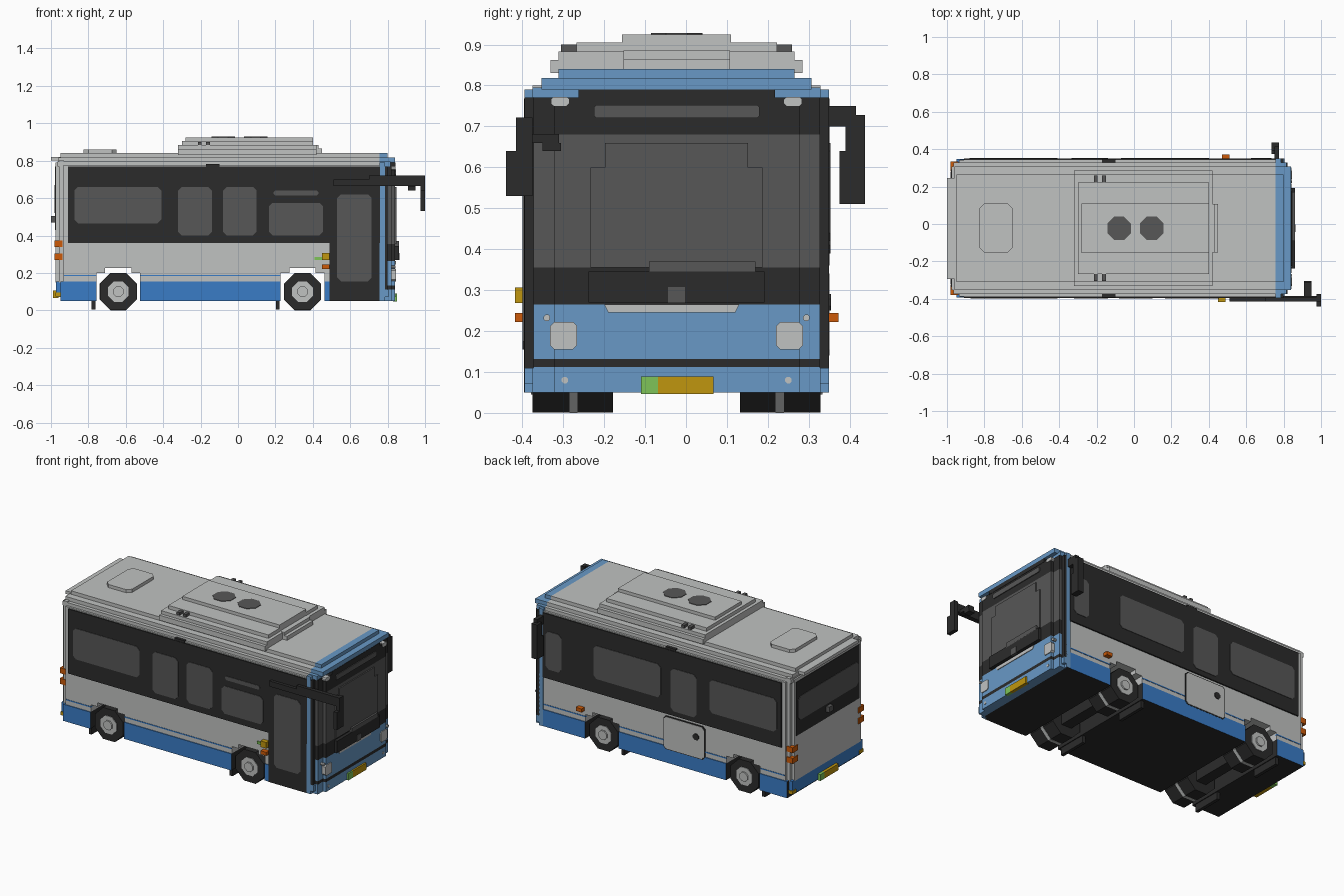
import bpy, bmesh, math

if "Cube" in bpy.data.objects:
    bpy.data.objects.remove(bpy.data.objects["Cube"], do_unlink=True)

YC = -0.023   # body centre line


def material(name, hexcol):
    srgb = [int(hexcol[i:i + 2], 16) / 255 for i in (0, 2, 4)]
    col = [c / 12.92 if c <= 0.04045 else ((c + 0.055) / 1.055) ** 2.4 for c in srgb] + [1]
    m = bpy.data.materials.new(name)
    m.use_nodes = True
    m.diffuse_color = col
    m.node_tree.nodes["Principled BSDF"].inputs["Base Color"].default_value = col
    return m


GREY = material("light grey", "c0c2c1")
BLACK = material("black", "2b2b2b")
GLASS = material("dark glass", "575757")
BLUE = material("blue", "3a7cc6")
SKY = material("light blue", "6899c6")
ORANGE = material("orange", "cc5a08")
YELLOW = material("yellow", "c0960e")
GREEN = material("green", "7ec458")


def prism(name, pts, axis, a0, a1, mat):
    """Extrude a 2D outline along an axis (x: y,z / y: x,z / z: x,y)."""
    place = {"x": lambda p, a: (a, p[0], p[1]),
             "y": lambda p, a: (p[0], a, p[1]),
             "z": lambda p, a: (p[0], p[1], a)}[axis]
    bm = bmesh.new()
    lo = [bm.verts.new(place(p, a0)) for p in pts]
    hi = [bm.verts.new(place(p, a1)) for p in pts]
    n = len(pts)
    bm.faces.new(lo)
    bm.faces.new(hi)
    for i in range(n):
        bm.faces.new((lo[i], lo[(i + 1) % n], hi[(i + 1) % n], hi[i]))
    bmesh.ops.recalc_face_normals(bm, faces=bm.faces)
    me = bpy.data.meshes.new(name)
    bm.to_mesh(me)
    bm.free()
    me.materials.append(mat)
    ob = bpy.data.objects.new(name, me)
    bpy.context.collection.objects.link(ob)
    return ob


def rect(a0, a1, b0, b1, c=0):
    """Rectangle outline, optionally with cut corners."""
    if not c:
        return [(a0, b0), (a1, b0), (a1, b1), (a0, b1)]
    return [(a0 + c, b0), (a1 - c, b0), (a1, b0 + c), (a1, b1 - c),
            (a1 - c, b1), (a0 + c, b1), (a0, b1 - c), (a0, b0 + c)]


def ngon(cx, cy, r, n=8):
    r /= math.cos(math.pi / n)
    return [(cx + r * math.cos((i + .5) * 2 * math.pi / n),
             cy + r * math.sin((i + .5) * 2 * math.pi / n)) for i in range(n)]


def box(name, x0, x1, y0, y1, z0, z1, mat):
    return prism(name, rect(x0, x1, y0, y1), "z", z0, z1, mat)


def slab(name, x0, x1, hw, z0, z1, mat):
    return box(name, x0, x1, YC - hw, YC + hw, z0, z1, mat)


def side_plate(name, s, x0, x1, z0, z1, mat, depth, c=0):
    """Panel on a side wall, s = -1 right or 1 left, standing out to depth."""
    return prism(name, rect(x0, x1, z0, z1, c), "y", YC + s * 0.35, YC + s * depth, mat)


# Lower skirt between the wheel wells, dark underneath and inside the wells
for i, (x0, x1) in enumerate([(-0.95, -0.757), (-0.523, 0.228), (0.462, 0.78)]):
    ob = slab(f"skirt_{i}", x0, x1, 0.37, 0.05, 0.155, BLUE)
    ob.data.materials.append(BLACK)
    for p in ob.data.polygons:
        if p.normal.z < -0.5 or abs(p.normal.x) > 0.5:
            p.material_index = 1
slab("rear_skirt", -0.972, -0.95, 0.35, 0.07, 0.155, BLUE)

# Main wall with stepped wheel arches
wall = [(-0.935, 0.155)]
for cx in (-0.64, 0.345):
    wall += [(cx - 0.117, 0.155), (cx - 0.117, 0.2), (cx - 0.07, 0.2), (cx - 0.07, 0.225),
             (cx + 0.07, 0.225), (cx + 0.07, 0.2), (cx + 0.117, 0.2), (cx + 0.117, 0.155)]
wall += [(0.76, 0.155), (0.76, 0.775), (-0.935, 0.775)]
prism("main_wall", wall, "y", YC - 0.365, YC + 0.365, GREY)
slab("rear_corner_outer", -0.956, -0.93, 0.352, 0.15, 0.80, GREY)
slab("rear_corner_inner", -0.975, -0.95, 0.33, 0.15, 0.79, GREY)

# Stepped roof, with a light blue band at the front
for i, (hw, z0, z1, xr, xf) in enumerate([(0.352, 0.77, 0.795, -0.965, 0.815),
                                          (0.33, 0.79, 0.818, -0.96, 0.84),
                                          (0.288, 0.81, 0.84, -0.95, 0.80)]):
    slab(f"roof_step_{i}", xr, 0.757, hw, z0, z1, GREY)
    slab(f"front_roof_step_{i}", 0.757, xf, hw, z0, z1, SKY)
slab("rear_roof_lip", -1.0, -0.95, 0.27, 0.80, 0.82, GREY)
box("rear_camera", -1.0, -0.97, YC - 0.02, YC + 0.02, 0.47, 0.505, GLASS)

# Roof unit, stepped in tiers, with fans and side vents
for i, (x0, x1, hw, z1) in enumerate([(-0.32, 0.42, 0.308, 0.862), (-0.32, 0.42, 0.288, 0.883),
                                      (-0.30, 0.40, 0.245, 0.905), (-0.28, 0.40, 0.133, 0.925)]):
    slab(f"roof_unit_tier_{i}", x0, x1, hw, 0.83, z1, GREY)
slab("roof_unit_nose_low", 0.40, 0.45, 0.13, 0.83, 0.865, GREY)
slab("roof_unit_nose_high", 0.40, 0.43, 0.13, 0.83, 0.885, GREY)
for i, x in enumerate((-0.08, 0.095)):
    prism(f"roof_fan_{i}", ngon(x, YC, 0.063), "z", 0.92, 0.928, GLASS)
for s in (-1, 1):
    for i, x in enumerate((-0.205, -0.16)):
        yy = YC + s * 0.257
        box(f"roof_vent_{s}_{i}", x - 0.01, x + 0.01, yy - 0.025, yy + 0.025, 0.87, 0.90, GLASS)
prism("roof_hatch", rect(-0.825, -0.65, -0.153, 0.11, 0.025), "z", 0.83, 0.86, GREY)

# Window bands and panes: x0, x1, z0, z1
panes = {-1: [(-0.875, -0.41, 0.465, 0.66), (-0.32, -0.14, 0.40, 0.66), (-0.08, 0.10, 0.40, 0.66),
              (0.165, 0.455, 0.40, 0.575), (0.19, 0.43, 0.615, 0.64), (0.53, 0.715, 0.155, 0.62)],
         1: [(-0.88, -0.41, 0.45, 0.66), (-0.32, -0.14, 0.39, 0.66), (-0.07, 0.40, 0.45, 0.66),
             (0.625, 0.735, 0.42, 0.66)]}
for s, tag in ((-1, "right"), (1, "left")):
    side_plate(f"{tag}_window_band", s, -0.91, 0.76, 0.36, 0.768, BLACK, 0.373)
    for i, (x0, x1, z0, z1) in enumerate(panes[s]):
        side_plate(f"{tag}_pane_{i}", s, x0, x1, z0, z1, GLASS, 0.376, 0.02 if z1 - z0 > 0.05 else 0.008)
    side_plate(f"{tag}_gutter", s, -0.17, -0.10, 0.765, 0.782, BLACK, 0.37)
    # thin waistline stripe, broken by the arches
    for i, (x0, x1) in enumerate([(-0.93, -0.757), (-0.523, 0.228)]):
        side_plate(f"{tag}_stripe_{i}", s, x0, x1, 0.183, 0.19, BLUE, 0.367)
    # corner pillar
    side_plate(f"{tag}_front_pillar", s, 0.757, 0.785, 0.05, 0.79, SKY, 0.372)
    # rear lamps on the corner steps
    for i, (z0, z1) in enumerate([(0.27, 0.305), (0.338, 0.372)]):
        yy = YC + s * 0.33
        box(f"{tag}_rear_lamp_{i}", -0.98, -0.937, yy - 0.027, yy + 0.027, z0, z1, ORANGE)
    yy = YC + s * 0.335
    box(f"{tag}_rear_reflector", -0.977, -0.945, yy - 0.02, yy + 0.02, 0.075, 0.095, YELLOW)

# Passenger door on the right, service hatch on the left
side_plate("door", -1, 0.49, 0.757, 0.05, 0.37, BLACK, 0.373)
side_plate("left_front_stripe", 1, 0.462, 0.757, 0.183, 0.19, BLUE, 0.367)
side_plate("service_hatch_outline", 1, -0.375, -0.085, 0.135, 0.345, BLACK, 0.371, 0.015)
side_plate("service_hatch", 1, -0.37, -0.09, 0.14, 0.34, GREY, 0.373, 0.015)
prism("service_hatch_handle", ngon(-0.315, 0.27, 0.02), "y", YC + 0.36, YC + 0.377, BLACK)

# Side markers
box("left_marker", 0.47, 0.51, 0.34, 0.372, 0.222, 0.244, ORANGE)
box("right_marker", 0.45, 0.49, -0.418, -0.38, 0.222, 0.244, ORANGE)
box("right_yellow_lamp", 0.45, 0.49, -0.418, -0.38, 0.268, 0.306, YELLOW)
box("right_green_strip", 0.41, 0.45, -0.395, -0.38, 0.268, 0.284, GREEN)

# Front: pillars, stepped nose in horizontal colour bands
slab("front_frame", 0.78, 0.80, 0.372, 0.11, 0.77, BLACK)
slab("front_bumper_back", 0.78, 0.805, 0.372, 0.07, 0.11, SKY)
slab("front_bumper_base", 0.78, 0.82, 0.352, 0.05, 0.11, SKY)
bands = [("bumper", 0.05, 0.112, SKY), ("lower_trim", 0.112, 0.132, BLACK),
         ("nose_panel", 0.132, 0.265, SKY), ("dash_panel", 0.265, 0.355, BLACK),
         ("windscreen", 0.355, 0.68, GLASS), ("header", 0.68, 0.77, BLACK)]
for name, z0, z1, mat in bands:
    slab(f"front_{name}_wide", 0.78, 0.82, 0.35, z0, z1, mat)
    slab(f"front_{name}", 0.80, 0.84, 0.30, z0, z1, mat)
slab("header_top", 0.80, 0.842, 0.24, 0.765, 0.79, BLACK)
slab("windscreen_bulge", 0.83, 0.848, 0.21, 0.355, 0.60, GLASS)
slab("windscreen_bulge_top", 0.83, 0.848, 0.175, 0.59, 0.66, GLASS)
slab("dash_bulge", 0.83, 0.86, 0.215, 0.27, 0.345, BLACK)
box("wiper_ledge", 0.83, 0.86, -0.09, 0.17, 0.34, 0.37, GLASS)
slab("dash_badge", 0.85, 0.863, 0.021, 0.268, 0.307, GLASS)
prism("destination_sign", rect(-0.225, 0.18, 0.72, 0.752, 0.006), "x", 0.83, 0.845, GLASS)
prism("nose_strip", [(-0.2, 0.265), (-0.19, 0.245), (0.12, 0.245), (0.13, 0.265)],
      "x", 0.83, 0.844, GREY)
for s in (-1, 1):
    y = YC + s * 0.276
    prism(f"headlight_{s}", rect(y - 0.033, y + 0.033, 0.155, 0.222, 0.01), "x", 0.80, 0.845, GREY)
    y = YC + s * 0.285
    prism(f"top_lamp_{s}", rect(y - 0.022, y + 0.022, 0.75, 0.772, 0.006), "x", 0.80, 0.843, GREY)
    for i, (dy, z) in enumerate([(0.317, 0.232), (0.273, 0.08)]):
        y = YC + s * dy
        prism(f"small_lamp_{s}_{i}", ngon(y, z, 0.008), "x", 0.80, 0.843, GREY)
box("front_plate", 0.83, 0.85, -0.068, 0.067, 0.046, 0.089, YELLOW)
box("front_plate_end", 0.83, 0.85, -0.11, -0.068, 0.046, 0.089, GREEN)

# Rear: window band, glass and plate
prism("rear_window_band", rect(YC - 0.315, YC + 0.315, 0.43, 0.77), "x", -0.978, -0.95, BLACK)
prism("rear_glass", rect(YC - 0.30, YC + 0.30, 0.52, 0.67, 0.02), "x", -0.981, -0.95, GLASS)
box("rear_plate", -0.99, -0.96, -0.11, 0.03, 0.065, 0.105, YELLOW)
box("rear_plate_end", -0.99, -0.96, 0.03, 0.072, 0.065, 0.105, GREEN)

# Wheels, axles and mud flaps
for cx, tag in ((-0.64, "rear"), (0.345, "front")):
    slab(f"{tag}_axle", cx - 0.035, cx + 0.035, 0.30, 0.06, 0.13, BLACK)
    for s, side in ((-1, "right"), (1, "left")):
        def wheel_part(name, r, d0, d1, mat):
            prism(f"{tag}_{side}_{name}", ngon(cx, 0.1, r), "y", YC + s * d0, YC + s * d1, mat)
        wheel_part("tyre", 0.099, 0.155, 0.352, BLACK)
        wheel_part("tyre_band", 0.1, 0.242, 0.262, GREY)
        wheel_part("hub", 0.055, 0.30, 0.356, GREY)
        wheel_part("hub_cap", 0.028, 0.30, 0.365, GREY)
        y0, y1 = sorted((YC + s * 0.16, YC + s * 0.35))
        fx = cx - 0.132
        box(f"{tag}_{side}_mud_flap", fx - 0.01, fx + 0.01, y0, y1, 0.005, 0.055, BLACK)

# Right mirror on a long forward arm
box("right_mirror_arm", 0.51, 0.98, -0.415, -0.385, 0.665, 0.70, BLACK)
box("right_mirror_arm_top", 0.70, 0.98, -0.415, -0.39, 0.70, 0.722, BLACK)
box("right_mirror_hanger", 0.975, 1.0, -0.415, -0.375, 0.63, 0.722, BLACK)
box("right_mirror", 0.975, 1.0, -0.44, -0.375, 0.53, 0.64, BLACK)
box("right_inner_mirror_arm", 0.91, 0.95, -0.395, -0.31, 0.66, 0.682, BLACK)
box("right_inner_mirror", 0.91, 0.95, -0.35, -0.305, 0.64, 0.66, BLACK)

# Left mirror
box("left_mirror_bracket", 0.75, 0.775, 0.34, 0.415, 0.70, 0.75, BLACK)
box("left_mirror_hanger", 0.735, 0.775, 0.39, 0.437, 0.63, 0.728, BLACK)
box("left_mirror", 0.735, 0.775, 0.375, 0.437, 0.51, 0.64, BLACK)
